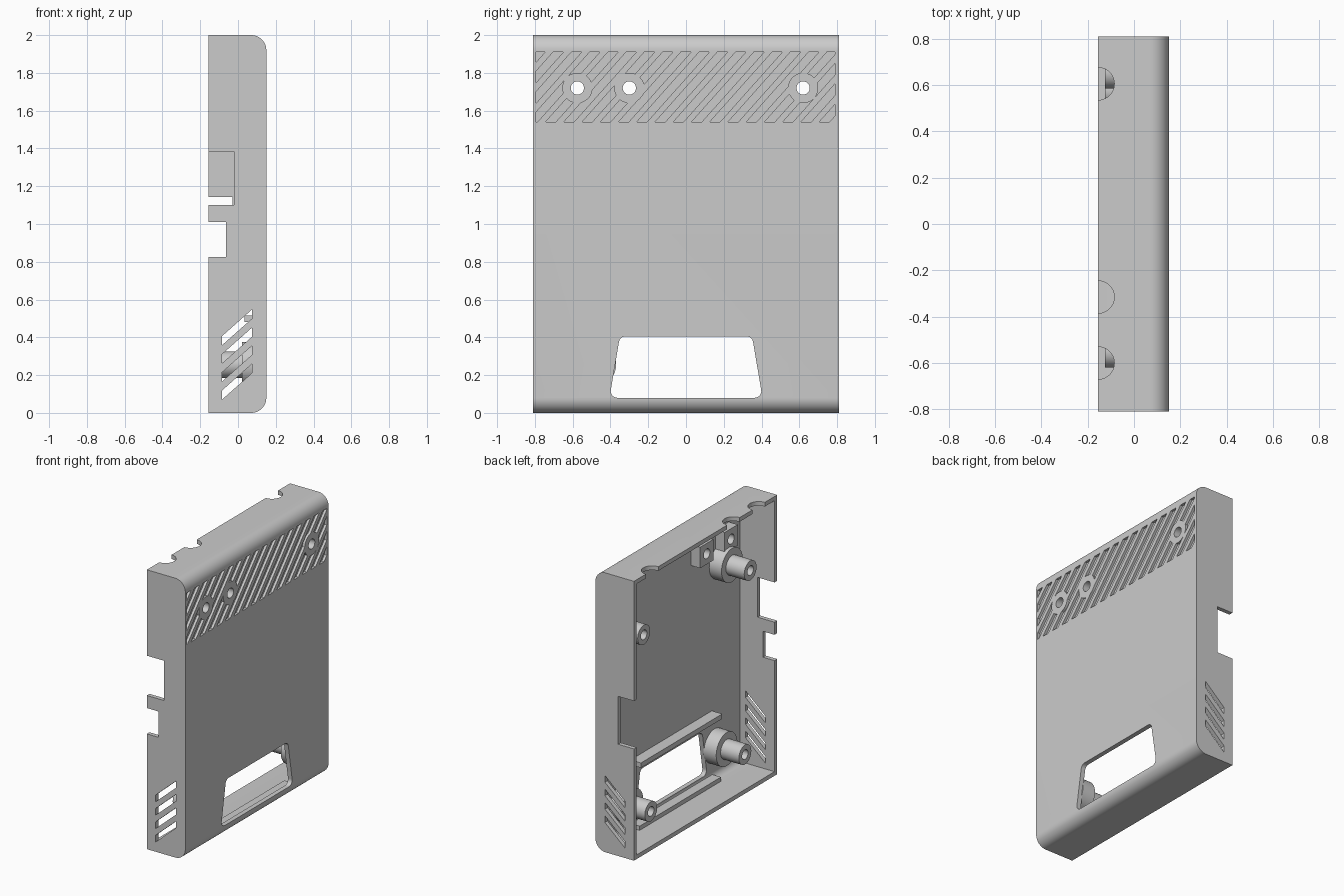
import bpy, bmesh, math
from mathutils import Vector

cube = bpy.data.objects.get("Cube")
if cube:
    bpy.data.objects.remove(cube)

grey = bpy.data.materials.new("plain grey plastic")
grey.use_nodes = True
COLOUR = (0.6, 0.6, 0.6, 1)
grey.diffuse_color = COLOUR
grey.node_tree.nodes["Principled BSDF"].inputs["Base Color"].default_value = COLOUR

# Outer size
X0, X1, Y, H = -0.155, 0.15, 0.81, 2.0
WALL, PLATE = 0.03, 0.033
FLOOR = X1 - PLATE


def prism(name, pts, axis, lo, hi):
    """Extrude a flat outline along an axis: x takes (y, z), y takes (x, z), z takes (x, y)."""
    place = {"x": lambda a, b, t: (t, a, b),
             "y": lambda a, b, t: (a, t, b),
             "z": lambda a, b, t: (a, b, t)}[axis]
    bm = bmesh.new()
    face = bm.faces.new([bm.verts.new(place(a, b, lo)) for a, b in pts])
    ext = bmesh.ops.extrude_face_region(bm, geom=[face])
    moved = [v for v in ext["geom"] if isinstance(v, bmesh.types.BMVert)]
    bmesh.ops.translate(bm, verts=moved, vec=Vector(place(0, 0, hi - lo)))
    bmesh.ops.recalc_face_normals(bm, faces=bm.faces)
    mesh = bpy.data.meshes.new(name)
    bm.to_mesh(mesh)
    bm.free()
    mesh.materials.append(grey)
    obj = bpy.data.objects.new(name, mesh)
    bpy.context.collection.objects.link(obj)
    return obj


def rect(a0, a1, b0, b1):
    return [(a0, b0), (a1, b0), (a1, b1), (a0, b1)]


def circle(a, b, r, n=40):
    return [(a + r * math.cos(2 * math.pi * i / n), b + r * math.sin(2 * math.pi * i / n))
            for i in range(n)]


def rounded(corners, n=8):
    """Round each (a, b, radius) corner of an outline."""
    out = []
    for i, (a, b, r) in enumerate(corners):
        p = Vector((a, b))
        if r == 0:
            out.append((a, b))
            continue
        u = (Vector(corners[i - 1][:2]) - p).normalized()
        v = (Vector(corners[(i + 1) % len(corners)][:2]) - p).normalized()
        half = u.angle(v) / 2
        centre = p + (u + v).normalized() * r / math.sin(half)
        s = (p + u * r / math.tan(half) - centre).normalized()
        e = (p + v * r / math.tan(half) - centre).normalized()
        for k in range(n + 1):
            out.append(tuple(centre + s.slerp(e, k / n) * r))
    return out


def boolean(target, tool, operation="DIFFERENCE"):
    mod = target.modifiers.new("cut", "BOOLEAN")
    mod.operation, mod.solver, mod.object = operation, "EXACT", tool
    graph = bpy.context.evaluated_depsgraph_get()
    mesh = bpy.data.meshes.new_from_object(target.evaluated_get(graph))
    target.modifiers.clear()
    target.data = mesh
    bpy.data.objects.remove(tool)


def merge(objs, name):
    """Join separate solids into one object."""
    bm = bmesh.new()
    for o in objs:
        bm.from_mesh(o.data)
    bm.to_mesh(objs[0].data)
    bm.free()
    for o in objs[1:]:
        bpy.data.objects.remove(o)
    objs[0].name = name
    return objs[0]


def shell_outline(x0, x1, z0, z1, r):
    return rounded([(x0, z0, 0), (x1, z0, r), (x1, z1, r), (x0, z1, 0)], 12)


# Hollow case, open towards -x
case = prism("case_shell", shell_outline(X0, X1, 0, H, 0.08), "y", -Y, Y)
boolean(case, prism("cavity", shell_outline(X0 - 0.1, FLOOR, WALL, H - WALL, 0.048),
                    "y", WALL - Y, Y - WALL))

# Tapered window in the main plate
window = rounded([(-0.405, 0.08, 0.035), (0.405, 0.08, 0.035),
                  (0.35, 0.405, 0.035), (-0.35, 0.405, 0.035)])
boolean(case, prism("window", window, "x", 0, 0.3))

# Connector notches in the side walls: side, z range, depth limit
for side, z0, z1, x in ((-1, 1.1, 1.385, -0.02), (-1, 0.825, 1.01, -0.063), (1, 0.8, 1.143, -0.03)):
    ends = sorted((side * (Y - 0.06), side * (Y + 0.05)))
    boolean(case, prism("notch", rect(X0 - 0.05, x, z0, z1), "y", *ends))

# Round cable notches in the top wall
for y in (0.605, -0.315, -0.6):
    boolean(case, prism("cable_notch", circle(X0, y, 0.07), "z", H - 0.06, H + 0.05))

# Slanted vents through both side walls
vents = []
for i in range(4):
    z = 0.07 + 0.096 * i
    outline = [(-0.085, z), (0.075, z + 0.142), (0.075, z + 0.19), (-0.085, z + 0.048)]
    vents.append(prism("vent", outline, "y", -1, 1))
boolean(case, merge(vents, "vents"))

# Slanted grooves on the outer face, kept clear of the screw holes
SCREWS = (-0.575, -0.3, 0.62)
SCREW_Z = 1.72
Z0, Z1, RUN, STEP = 1.54, 1.91, 0.33, 0.0966
strips = []
for i in range(21):
    y = -1.13 + STEP * i
    strips.append(prism("strip", [(y, Z0), (y + 0.054, Z0), (y + 0.054 + RUN, Z1), (y + RUN, Z1)],
                        "x", X1 - 0.018, X1 + 0.05))
grooves = merge(strips, "grooves")
boolean(grooves, prism("bounds", rect(-0.795, 0.79, Z0 - 0.1, Z1 + 0.1), "x", 0, 0.3), "INTERSECT")
boolean(grooves, merge([prism("pad", circle(y, SCREW_Z, 0.08), "x", 0, 0.3) for y in SCREWS], "pads"))
boolean(case, grooves)
boolean(case, merge([prism("hole", circle(y, SCREW_Z, 0.035), "x", 0, 0.3) for y in SCREWS], "holes"))
parts = [case]

# Square screw blocks behind the holes
for i, y in enumerate(SCREWS):
    block = prism(f"screw_block_{i + 1}", rect(y - 0.075, y + 0.075, SCREW_Z - 0.075, SCREW_Z + 0.075),
                  "x", 0.045, FLOOR + 0.005)
    boolean(block, prism("hole", circle(y, SCREW_Z, 0.035), "x", 0, 0.3))
    parts.append(block)

# Stepped board standoffs with blind holes
for i, (y, z) in enumerate(((-0.49, 0.255), (0.575, 0.255), (-0.55, 1.55), (0.655, 1.55))):
    base = prism(f"standoff_base_{i + 1}", circle(y, z, 0.12), "x", 0.02, FLOOR + 0.005)
    post = prism(f"standoff_post_{i + 1}", circle(y, z, 0.07), "x", -0.125, 0.025)
    boolean(post, prism("hole", circle(y, z, 0.034), "x", -0.2, 0))
    parts += [base, post]

# Ribs above and below the window
parts.append(prism("upper_rib", rect(-0.46, 0.46, 0.48, 0.515), "x", 0.035, FLOOR + 0.005))
parts.append(prism("lower_rib", rect(-0.46, 0.46, 0.02, 0.06), "x", 0.045, FLOOR + 0.005))

# Smooth the round surfaces, keep the edges sharp
bpy.ops.object.select_all(action="DESELECT")
for part in parts:
    part.select_set(True)
bpy.context.view_layer.objects.active = case
bpy.ops.object.shade_smooth_by_angle(angle=math.radians(30))
